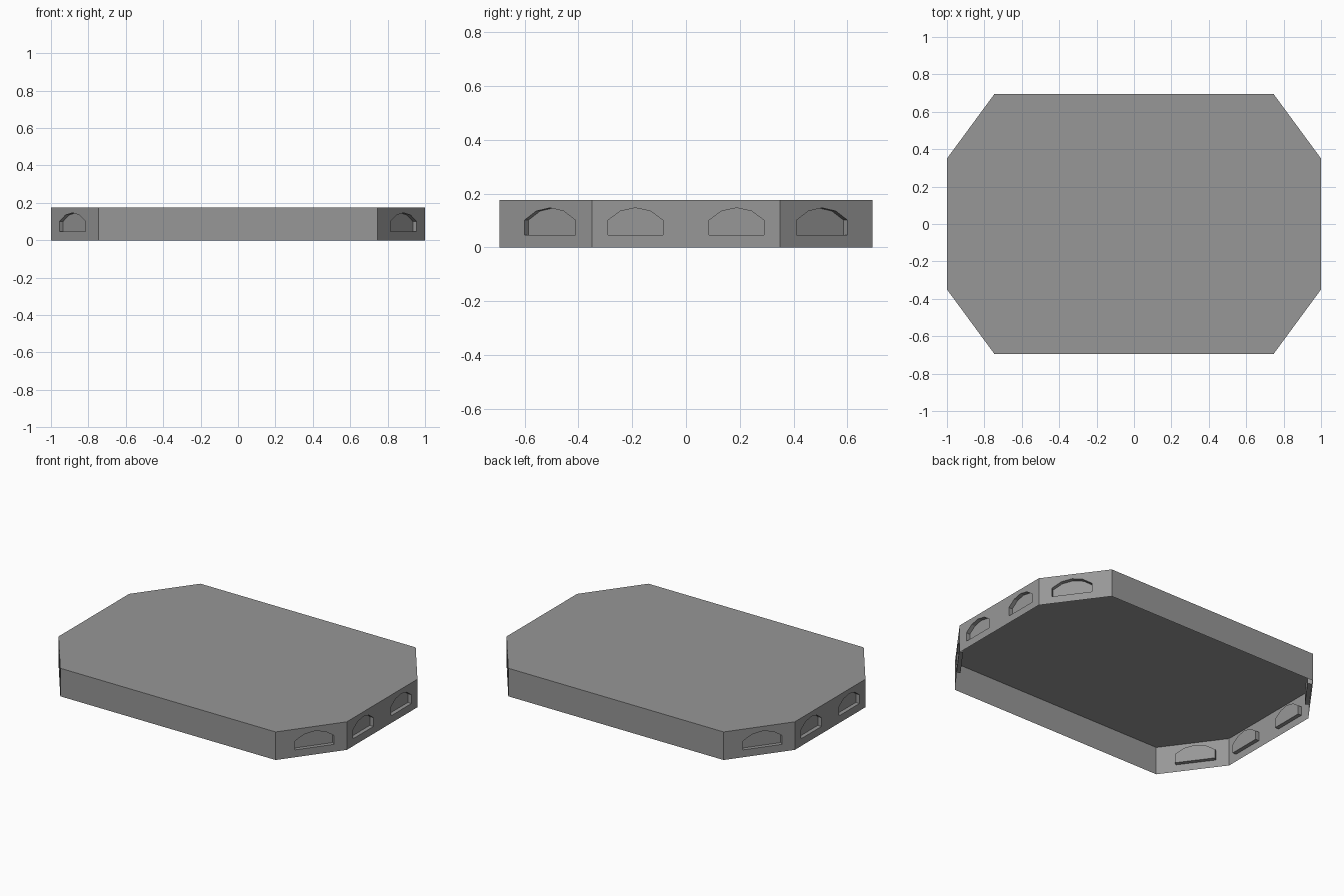
import bpy, bmesh, math
from mathutils import Vector

if "Cube" in bpy.data.objects:
    bpy.data.objects.remove(bpy.data.objects["Cube"])

HEIGHT, DEPTH = 0.176, 0.025
SILL, SHOULDER, CROWN = 0.046, 0.101, 0.147
UP = Vector((0, 0, 1))

# Octagonal outline, counter-clockwise from above
OUTLINE = [(0.747, -0.694), (1, -0.35), (1, 0.35), (0.747, 0.694),
           (-0.747, 0.694), (-1, 0.35), (-1, -0.35), (-0.747, -0.694)]

bm = bmesh.new()


def arch(width, segments=4):
    """Flat sill, short jambs and a shallow faceted crown, as (u, z)."""
    h, rise = width / 2, CROWN - SHOULDER
    r = (h * h + rise * rise) / (2 * rise)
    a = math.asin(h / r)
    pts = [(-h, SILL), (h, SILL)]
    for i in range(segments + 1):
        t = a - 2 * a * i / segments
        pts.append((r * math.sin(t), CROWN - r + r * math.cos(t)))
    return pts


def loop_edges(verts):
    return [bm.edges.new((verts[i - 1], verts[i])) for i in range(len(verts))]


def wall(p, q, pockets):
    """One side of the shell; pockets are (centre along wall, width)."""
    p, q = Vector((*p, 0)), Vector((*q, 0))
    along = (q - p).normalized()
    outward = along.cross(UP)
    corners = [bm.verts.new(c) for c in (p, q, q + UP * HEIGHT, p + UP * HEIGHT)]
    if not pockets:
        bm.faces.new(corners)
        return
    edges = loop_edges(corners)
    for centre, width in pockets:
        rim = [bm.verts.new(p + along * (centre + u) + UP * z) for u, z in arch(width)]
        back = [bm.verts.new(v.co - outward * DEPTH) for v in rim]
        edges += loop_edges(rim)
        bm.faces.new(back)
        for i in range(len(rim)):
            bm.faces.new((rim[i - 1], rim[i], back[i], back[i - 1]))
    # Wall face filled around the pocket openings
    filled = bmesh.ops.triangle_fill(bm, edges=edges, normal=outward, use_beauty=True)
    for f in filled["geom"]:
        if isinstance(f, bmesh.types.BMFace):
            f.normal_update()
            if f.normal.dot(outward) < 0:
                f.normal_flip()


# Side walls: plain long sides, one pocket per corner, two per end
for i, p in enumerate(OUTLINE):
    q = OUTLINE[(i + 1) % 8]
    length = (Vector(q) - Vector(p)).length
    if i in (1, 5):
        pockets = [(length / 2 - 0.188, 0.204), (length / 2 + 0.188, 0.204)]
    elif i in (0, 4):
        pockets = [(0.233, 0.236)]
    elif i in (2, 6):
        pockets = [(length - 0.233, 0.236)]
    else:
        pockets = []
    wall(p, q, pockets)

# Top panel; the underside stays open
bm.faces.new([bm.verts.new((x, y, HEIGHT)) for x, y in OUTLINE])
bmesh.ops.remove_doubles(bm, verts=bm.verts[:], dist=1e-5)

mesh = bpy.data.meshes.new("octagonal_tray")
bm.to_mesh(mesh)
bm.free()
tray = bpy.data.objects.new("octagonal_tray", mesh)
bpy.context.collection.objects.link(tray)

# Dark grey finish
grey = bpy.data.materials.new("dark_grey")
grey.diffuse_color = (0.31, 0.31, 0.31, 1)
grey.use_nodes = True
grey.node_tree.nodes["Principled BSDF"].inputs["Base Color"].default_value = grey.diffuse_color
mesh.materials.append(grey)
